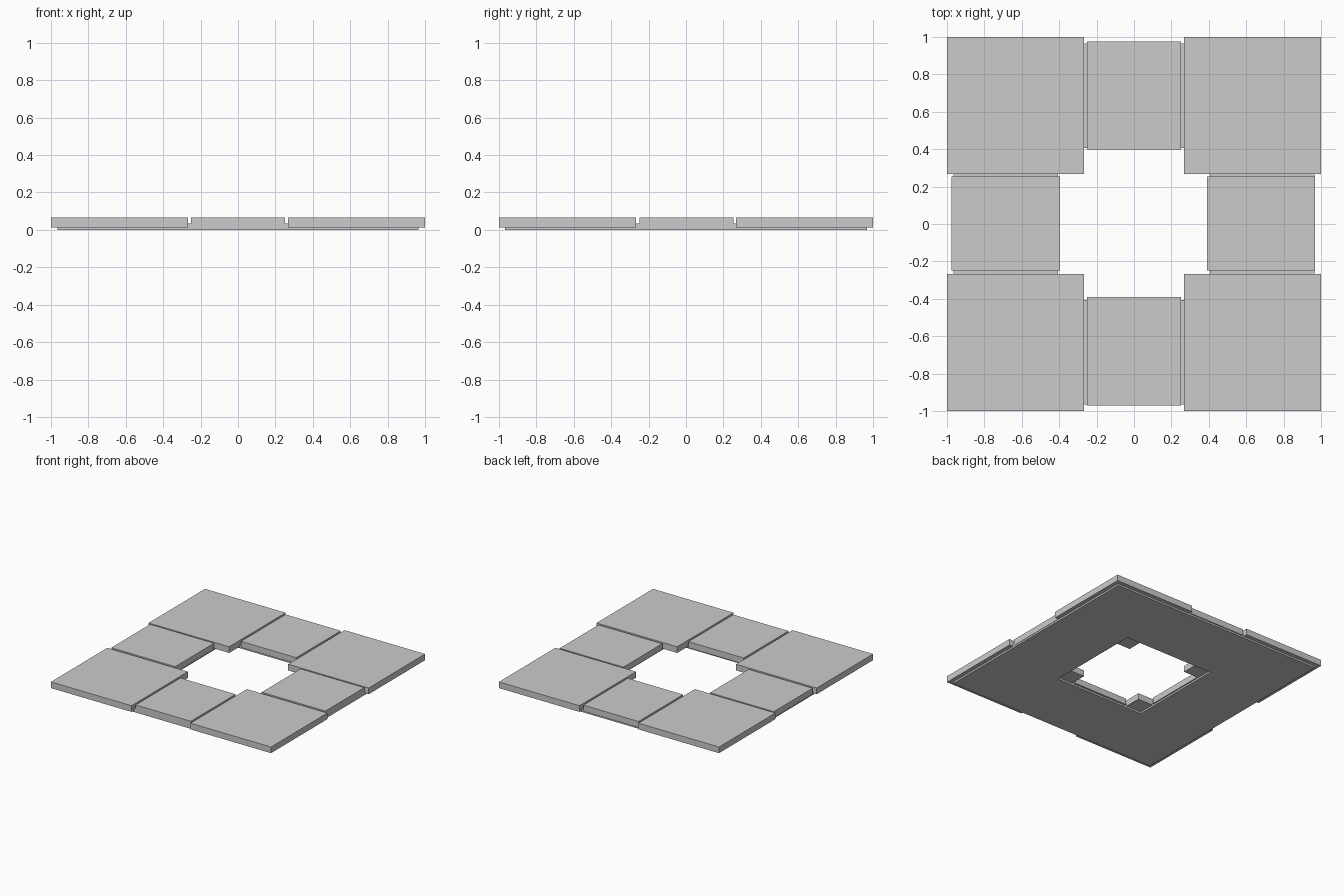
import bpy, bmesh

if "Cube" in bpy.data.objects:
    bpy.data.objects.remove(bpy.data.objects["Cube"])


def box(name, x0, x1, y0, y1, z0, z1):
    bm = bmesh.new()
    bmesh.ops.create_cube(bm, size=1)
    for v in bm.verts:
        v.co = (x1 if v.co.x > 0 else x0,
                y1 if v.co.y > 0 else y0,
                z1 if v.co.z > 0 else z0)
    me = bpy.data.meshes.new(name)
    bm.to_mesh(me)
    bm.free()
    ob = bpy.data.objects.new(name, me)
    bpy.context.collection.objects.link(ob)
    return ob


# Base: thin square ring, outlines bridged into walls and faces
def ring(name, outer, inner, z0, z1):
    corners = [(-1, -1), (1, -1), (1, 1), (-1, 1)]
    bm = bmesh.new()
    loops = [[bm.verts.new((x * r, y * r, z)) for x, y in corners]
             for r, z in ((outer, z0), (outer, z1), (inner, z1), (inner, z0))]
    for k in range(4):
        a, b = loops[k], loops[(k + 1) % 4]
        for i in range(4):
            j = (i + 1) % 4
            bm.faces.new((a[i], a[j], b[j], b[i]))
    bmesh.ops.recalc_face_normals(bm, faces=bm.faces)
    me = bpy.data.meshes.new(name)
    bm.to_mesh(me)
    bm.free()
    ob = bpy.data.objects.new(name, me)
    bpy.context.collection.objects.link(ob)
    return ob


BOTTOM, TOP = 0.014, 0.065
ring("base_ring", 0.966, 0.406, 0.0, 0.033)

# Large corner slabs
for sx, xn in ((-1, "left"), (1, "right")):
    for sy, yn in ((-1, "front"), (1, "back")):
        xs = sorted((sx * 0.268, sx * 1.0))
        ys = sorted((sy * 0.268, sy * 1.0))
        box(f"corner_slab_{yn}_{xn}", *xs, *ys, BOTTOM, TOP)

# Smaller slabs between the corners
box("edge_slab_left", -0.977, -0.396, -0.249, 0.255, BOTTOM, TOP)
box("edge_slab_right", 0.390, 0.969, -0.249, 0.255, BOTTOM, TOP)
box("edge_slab_front", -0.251, 0.251, -0.971, -0.390, BOTTOM, TOP)
box("edge_slab_back", -0.251, 0.251, 0.397, 0.975, BOTTOM, TOP)
